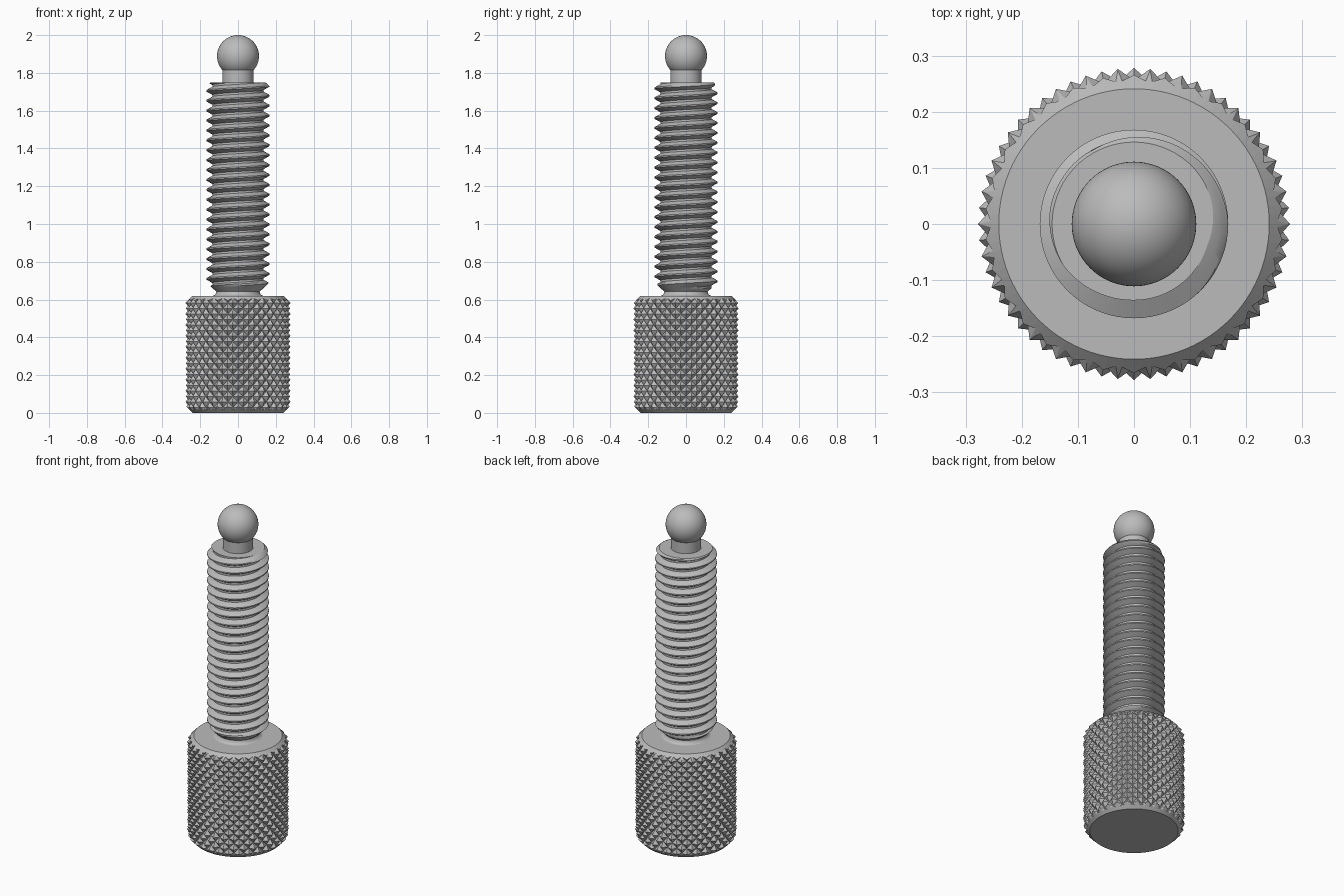
import bpy, bmesh, math
from math import cos, sin, pi

cube = bpy.data.objects.get("Cube")
if cube:
    bpy.data.objects.remove(cube, do_unlink=True)

steel = bpy.data.materials.new("steel_grey")
steel.use_nodes = True
GREY = (0.5, 0.5, 0.5, 1)
steel.diffuse_color = GREY
steel.node_tree.nodes["Principled BSDF"].inputs["Base Color"].default_value = GREY


def finish(bm, name, angle=None):
    """Turn a bmesh into a named object, smooth where an angle is given."""
    bmesh.ops.recalc_face_normals(bm, faces=bm.faces)
    mesh = bpy.data.meshes.new(name)
    bm.to_mesh(mesh)
    bm.free()
    mesh.materials.append(steel)
    ob = bpy.data.objects.new(name, mesh)
    bpy.context.collection.objects.link(ob)
    bpy.ops.object.select_all(action='DESELECT')
    bpy.context.view_layer.objects.active = ob
    ob.select_set(True)
    if angle:
        bpy.ops.object.shade_smooth_by_angle(angle=math.radians(angle))
    return ob


def lathe(profile, name, angle=None, steps=96):
    """Spin an (r, z) profile about the z axis."""
    bm = bmesh.new()
    vs = [bm.verts.new((r, 0, z)) for r, z in profile]
    es = [bm.edges.new(p) for p in zip(vs, vs[1:])]
    bmesh.ops.spin(bm, geom=vs + es, cent=(0, 0, 0), axis=(0, 0, 1),
                   angle=2 * pi, steps=steps, use_merge=True)
    bmesh.ops.remove_doubles(bm, verts=bm.verts, dist=1e-5)
    return finish(bm, name, angle)


# Knurled knob: peaks and valleys alternate on a closed cylindrical grid
KNOB_H, COLS, PEAK, VALLEY = 0.62, 60, 0.278, 0.256
STEP = 2 * pi * PEAK / COLS
bm = bmesh.new()
rows = []
for j in range(-2, int(KNOB_H / STEP) + 4):
    ring = []
    for i in range(COLS):
        r = PEAK if (i + j) % 2 == 0 else VALLEY
        a = 2 * pi * i / COLS
        ring.append(bm.verts.new((r * cos(a), r * sin(a), j * STEP)))
    rows.append(ring)
for j, (lo, hi) in enumerate(zip(rows, rows[1:])):
    for i in range(COLS):
        k = (i + 1) % COLS
        if (i + j) % 2 == 0:      # split each cell along its valley
            tris = (lo[i], lo[k], hi[i]), (lo[k], hi[k], hi[i])
        else:
            tris = (lo[i], lo[k], hi[k]), (lo[i], hi[k], hi[i])
        for t in tris:
            bm.faces.new(t)
bm.faces.new(rows[0][::-1])
bm.faces.new(rows[-1])
knob = finish(bm, "knurled_knob")

# Chamfered blank that trims both ends of the knurling
blank = lathe([(0, 0), (0.241, 0), (0.3, 0.059), (0.3, KNOB_H - 0.059),
               (0.241, KNOB_H), (0, KNOB_H)], "knob_blank")
trim = knob.modifiers.new("trim", 'BOOLEAN')
trim.operation, trim.solver, trim.object = 'INTERSECT', 'EXACT', blank
bpy.context.view_layer.objects.active = knob
bpy.ops.object.modifier_apply(modifier="trim")
bpy.data.objects.remove(blank, do_unlink=True)

# Threaded shaft: a helical strip cut flat at both ends, with lead-in chamfers
Z0, Z1, PITCH, SEGS = 0.652, 1.75, 0.0524, 72
CREST, ROOT = 0.168, 0.136
tooth = [(0, ROOT), (0.2, ROOT), (0.367, (ROOT + CREST) / 2), (0.535, CREST),
         (0.665, CREST), (0.833, (ROOT + CREST) / 2)]
turns = int((Z1 - Z0) / PITCH) + 4
bm = bmesh.new()
columns = []
for s in range(SEGS + 1):
    a = 2 * pi * s / SEGS
    col = []
    for t in range(turns):
        for f, r in tooth:
            z = Z0 + PITCH * (t - 2 + f + s / SEGS)
            r = min(r, max(0.1, 0.146 + (Z1 - z)), max(0.1, 0.128 + (z - Z0)))
            col.append(bm.verts.new((r * cos(a), r * sin(a), z)))
    columns.append(col)
for c, d in zip(columns, columns[1:]):
    for k in range(len(c) - 1):
        bm.faces.new((c[k], d[k], d[k + 1], c[k + 1]))
bmesh.ops.remove_doubles(bm, verts=bm.verts, dist=1e-5)
for z, n in ((Z0, -1), (Z1, 1)):
    bmesh.ops.bisect_plane(bm, geom=bm.verts[:] + bm.edges[:] + bm.faces[:],
                           plane_co=(0, 0, z), plane_no=(0, 0, n),
                           clear_outer=True)
bmesh.ops.holes_fill(bm, edges=[e for e in bm.edges if e.is_boundary], sides=0)
finish(bm, "threaded_shaft", 25)

# Filleted undercut between knob and thread
lathe([(0.134, KNOB_H), (0.124, 0.624), (0.117, 0.632), (0.115, 0.642),
       (0.128, 0.655)], "undercut_collar", 35)

# Neck and ball tip in one turned profile
BALL, NECK = 0.111, 0.083
start = math.asin(NECK / BALL)
arc = [pi - start + (start - pi) * k / 32 for k in range(33)]
lathe([(NECK, Z1 - 0.005)] +
      [(BALL * sin(t), 2 - BALL + BALL * cos(t)) for t in arc],
      "ball_tip", 35)
